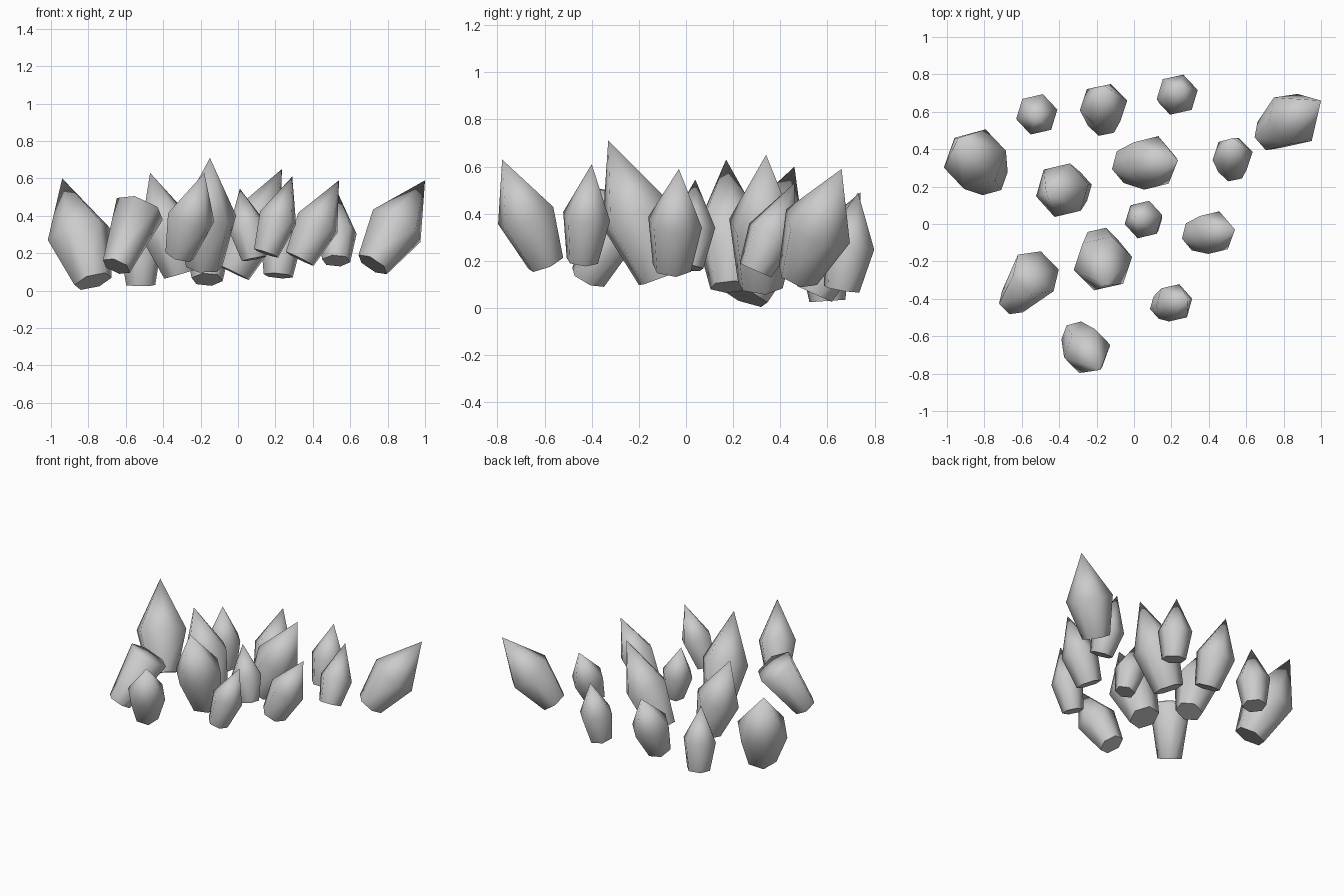
import bpy, bmesh, math
from mathutils import Vector

if "Cube" in bpy.data.objects:
    bpy.data.objects.remove(bpy.data.objects["Cube"])

PHASE = math.radians(13)


def crystal(name, base, tip, r_base, r_max, shoulder=0.46):
    """Six-sided crystal: narrow foot, wide shoulder, pointed tip along a leaning axis."""
    base, tip = Vector(base), Vector(tip)
    axis = tip - base
    length = axis.length
    bm = bmesh.new()
    rings = []
    for r, h in ((r_base, 0), (r_max, length * shoulder)):
        rings.append([bm.verts.new((r * math.cos(PHASE + i * math.pi / 3),
                                    r * math.sin(PHASE + i * math.pi / 3), h)) for i in range(6)])
    apex = bm.verts.new((0, 0, length))
    foot, top = rings
    bm.faces.new(foot[::-1])
    for i in range(6):
        j = (i + 1) % 6
        bm.faces.new((foot[i], foot[j], top[j], top[i])).smooth = True
        bm.faces.new((top[i], top[j], apex)).smooth = True
    for e in bm.edges:
        if all(v in foot for v in e.verts):
            e.smooth = False
    mesh = bpy.data.meshes.new(name)
    bm.to_mesh(mesh)
    bm.free()
    ob = bpy.data.objects.new(name, mesh)
    ob.location = base
    ob.rotation_euler = Vector((0, 0, 1)).rotation_difference(axis).to_euler()
    bpy.context.collection.objects.link(ob)


# Back row
crystal("crystal_back_left", (-0.52, 0.60, 0.03), (-0.52, 0.57, 0.47), 0.08, 0.113)
crystal("crystal_back_middle", (-0.165, 0.545, 0.06), (-0.16, 0.74, 0.49), 0.085, 0.13)
crystal("crystal_back_right", (0.215, 0.66, 0.08), (0.25, 0.73, 0.49), 0.08, 0.113)
crystal("crystal_far_right", (0.72, 0.475, 0.14), (1.0, 0.66, 0.59), 0.092, 0.155)

# Middle rows
crystal("crystal_far_left", (-0.775, 0.25, 0.05), (-0.94, 0.46, 0.60), 0.105, 0.175)
crystal("crystal_middle_left", (-0.31, 0.19, 0.09), (-0.47, 0.17, 0.63), 0.09, 0.15)
crystal("crystal_center_back", (-0.03, 0.315, 0.10), (0.235, 0.34, 0.65), 0.10, 0.15)
crystal("crystal_middle_right", (0.525, 0.295, 0.16), (0.53, 0.46, 0.53), 0.077, 0.11, 0.42)
crystal("crystal_center_small", (0.085, 0.01, 0.17), (0.01, 0.04, 0.545), 0.067, 0.105)
crystal("crystal_right", (0.33, -0.06, 0.17), (0.54, -0.03, 0.59), 0.085, 0.12)

# Front row
crystal("crystal_center_tall", (-0.18, -0.11, 0.13), (-0.15, -0.33, 0.71), 0.10, 0.16)
crystal("crystal_front_right", (0.15, -0.44, 0.20), (0.29, -0.40, 0.61), 0.07, 0.105)
crystal("crystal_front", (-0.31, -0.595, 0.19), (-0.18, -0.78, 0.63), 0.082, 0.13)
# Blunt crystal with an almost flat top
crystal("crystal_blunt_left", (-0.65, -0.415, 0.13), (-0.52, -0.255, 0.45), 0.08, 0.137, 0.96)
